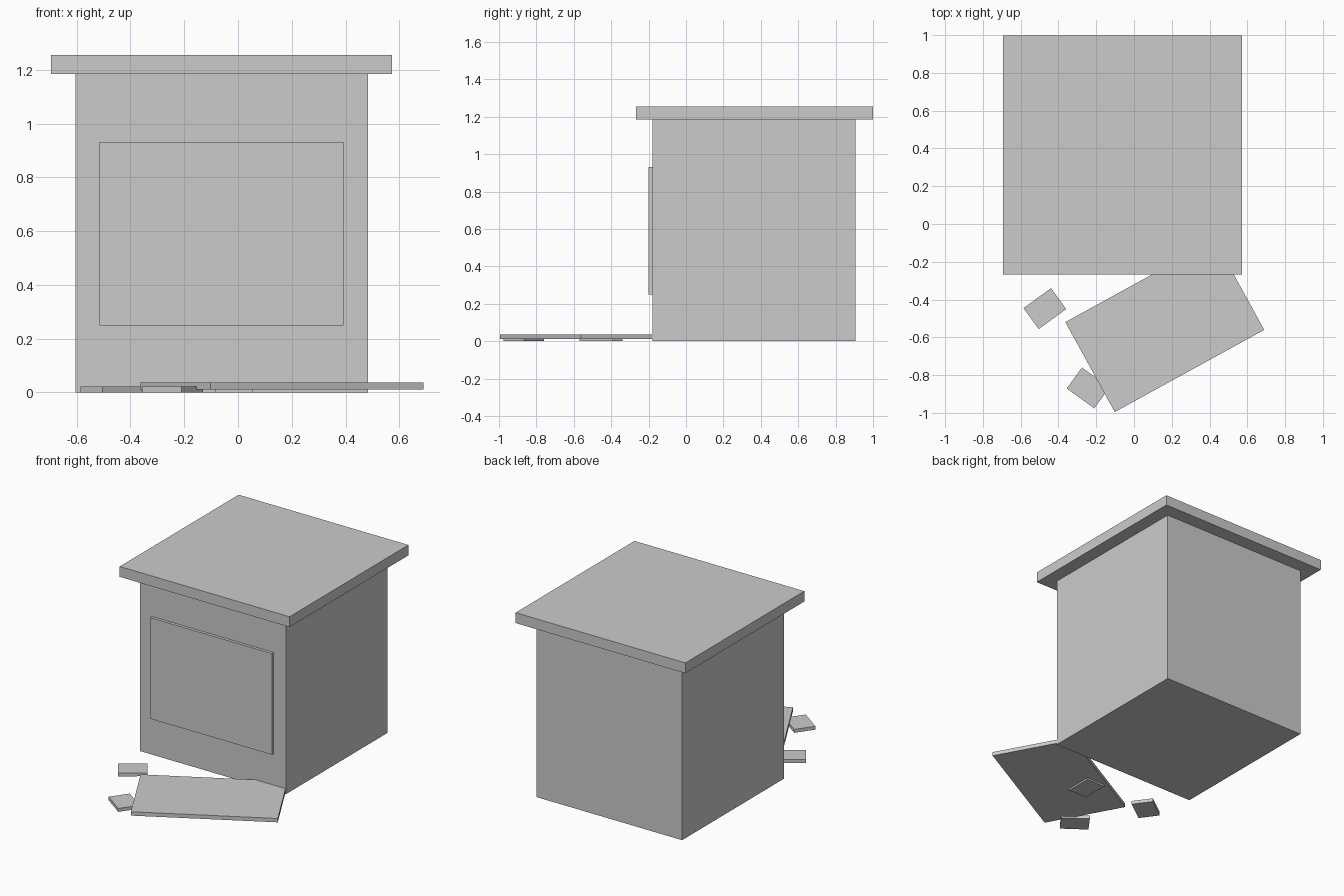
import bpy
import math

default = bpy.data.objects.get("Cube")
if default:
    bpy.data.objects.remove(default, do_unlink=True)

grey = bpy.data.materials.new("plain grey")
grey.use_nodes = True
colour = (0.6, 0.6, 0.6, 1)
grey.diffuse_color = colour
grey.node_tree.nodes["Principled BSDF"].inputs["Base Color"].default_value = colour


def slab(name, x, y, base, size, turn=0):
    """Box centred on x, y, resting at height base, turned about z in degrees."""
    bpy.ops.mesh.primitive_cube_add(size=1)
    ob = bpy.context.object
    ob.name = name
    ob.scale = size
    ob.location = (x, y, base + size[2] / 2)
    ob.rotation_euler.z = math.radians(turn)
    ob.data.materials.append(grey)
    return ob


# Hut with an overhanging flat roof
CX, CY = -0.061, 0.363
slab("hut_body", CX, CY, 0, (1.088, 1.085, 1.185))
slab("flat_roof", CX, CY + 0.002, 1.185, (1.267, 1.267, 0.07))

# Shallow panel on the front wall
slab("front_window", CX, -0.19, 0.25, (0.907, 0.02, 0.682))

# Fallen board lying partly on loose blocks
slab("fallen_board", 0.163, -0.54, 0.011, (0.903, 0.543, 0.026), 28.8)
BLOCK = (0.18, 0.137, 0.023)
for name, x, y, turn in (("loose_block_back", -0.472, -0.448, 36),
                         ("loose_block_front", -0.243, -0.868, -36),
                         ("loose_block_under_board", -0.015, -0.48, 90)):
    slab(name, x, y, 0, BLOCK, turn)
